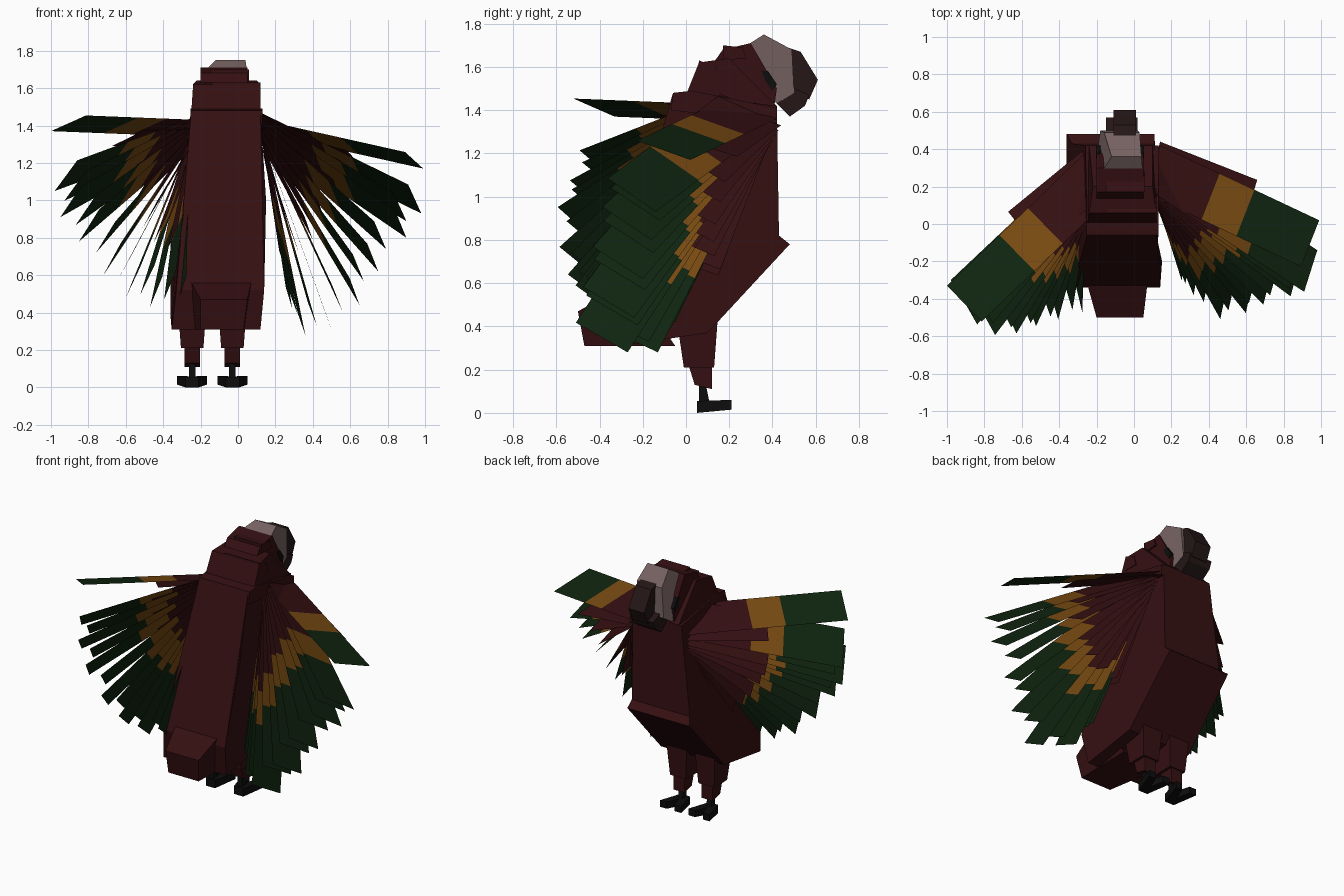
import bpy
from mathutils import Vector


def material(name, rgb):
    m = bpy.data.materials.new(name)
    m.diffuse_color = (*rgb, 1)
    return m


RED = material("red_plumage", (0.036, 0.005, 0.006))
OCHRE = material("ochre_band", (0.19, 0.07, 0.006))
GREEN = material("green_band", (0.005, 0.018, 0.005))
PALE = material("pale_face", (0.18, 0.12, 0.12))
DARK = material("beak", (0.018, 0.008, 0.008))
BLACK = material("black", (0.004, 0.004, 0.004))


def mesh(name, verts, faces, mats):
    me = bpy.data.meshes.new(name)
    me.from_pydata(verts, [], faces)
    for m in mats:
        me.materials.append(m)
    ob = bpy.data.objects.new(name, me)
    bpy.context.collection.objects.link(ob)
    return me


def prism(name, mat, pts, x0=None, x1=None):
    """Side profile (y, z[, left x, right x]) spanned across x."""
    n = len(pts)
    left = [(p[2] if len(p) > 2 else x0, p[0], p[1]) for p in pts]
    right = [(p[3] if len(p) > 2 else x1, p[0], p[1]) for p in pts]
    faces = [tuple(range(n)), tuple(range(2 * n - 1, n - 1, -1))]
    faces += [(i, i + n, (i + 1) % n + n, (i + 1) % n) for i in range(n)]
    mesh(name, left + right, faces, [mat])


def feather(name, root, tip, width, banded=True):
    """Flat blade; banded ones have a red root, ochre band and green end."""
    d = tip - root
    length = d.length
    d.normalize()
    w = (width - d * width.dot(d)).normalized() * 0.28
    stops = (0, length - 0.60, length - 0.39, length) if banded else (0, length)
    verts = []
    for t in stops:
        verts += [root + d * t, root + d * t + w]
    faces = [(2 * i, 2 * i + 2, 2 * i + 3, 2 * i + 1) for i in range(len(stops) - 1)]
    me = mesh(name, verts, faces, [RED, OCHRE, GREEN])
    for i, p in enumerate(me.polygons):
        p.material_index = i


def wing(side, roots, tips, widths):
    """Fan of long feathers along a path of tips, with fillers and red coverts."""
    tips = [Vector(t) for t in tips]
    w0, w1, w2 = [Vector(w) for w in widths]
    last = len(tips) - 1
    for k in range(last + 1):
        t = k / last
        root = Vector(roots[0]).lerp(Vector(roots[1]), t)
        w = w0 if k == 0 else w1.lerp(w2, (k - 1) / (last - 1))
        feather(f"{side}_wing_feather_{k + 1}", root, tips[k], w)
        nxt = tips[min(k + 1, last)]
        if 0 < k < last:
            feather(f"{side}_wing_filler_{k + 1}", root,
                    root.lerp((tips[k] + nxt) / 2, 0.95), w)
        # short covert, set slightly ahead of the long feather
        ahead = root + Vector((0, 0.02, -0.03))
        aim = tips[k].lerp(nxt, 0.2) - root
        feather(f"{side}_wing_covert_{k + 1}", ahead,
                ahead + (aim.normalized() + Vector((0, 0.1, 0))) * 0.6, w, False)


# Wings
wing("right", [(0.14, 0.42, 1.36), (0.17, 0.33, 1.20)],
     [(0.99, 0.02, 1.17), (0.98, -0.14, 0.93), (0.90, -0.16, 0.80),
      (0.75, -0.20, 0.62), (0.65, -0.24, 0.44), (0.51, -0.27, 0.28),
      (0.36, -0.13, 0.28), (0.29, -0.05, 0.42)],
     [(-0.10, -0.25, 0.09), (-0.09, -0.20, 0.16), (-0.04, -0.20, 0.16)])
wing("left", [(-0.24, 0.40, 1.34), (-0.31, 0.32, 1.20)],
     [(-1.0, -0.33, 1.37), (-0.98, -0.30, 1.05), (-0.95, -0.34, 0.91),
      (-0.85, -0.40, 0.78), (-0.72, -0.38, 0.60), (-0.60, -0.33, 0.48),
      (-0.47, -0.29, 0.43), (-0.33, -0.25, 0.43)],
     [(0.22, -0.19, 0.09), (0.13, -0.19, 0.17), (0.05, -0.20, 0.16)])

# Body, with belly overhang at the front and rump at the back
prism("body", RED, [
    (-0.06, 1.48, -0.25, 0.12), (0.42, 1.42, -0.26, 0.11),
    (0.43, 0.82, -0.33, 0.11), (0.48, 0.78, -0.36, 0.11),
    (0.10, 0.37, -0.36, 0.12), (-0.30, 0.31, -0.355, 0.12),
    (-0.34, 0.52, -0.33, 0.14), (-0.20, 1.00, -0.29, 0.15)])
prism("tail", RED, [
    (-0.25, 0.60, -0.27, 0.08), (-0.50, 0.47, -0.20, 0.05),
    (-0.47, 0.31, -0.20, 0.03), (-0.05, 0.31, -0.27, 0.04)])

# Neck, layered nape feathers and crown
prism("neck_base", RED, [(-0.07, 1.40), (-0.06, 1.48), (0.03, 1.49),
                         (0.42, 1.41), (0.42, 1.34)], -0.255, 0.13)
prism("neck", RED, [
    (0.00, 1.47, -0.25, 0.12), (0.06, 1.62, -0.24, 0.12),
    (0.20, 1.64, -0.22, 0.10), (0.42, 1.42, -0.24, 0.10)])
prism("nape_plate", RED, [(0.05, 1.53), (0.06, 1.63), (0.14, 1.60),
                          (0.16, 1.53)], -0.14, 0.12)
prism("head", RED, [(0.10, 1.58), (0.17, 1.68), (0.30, 1.71), (0.42, 1.50),
                    (0.41, 1.43), (0.30, 1.42)], -0.20, 0.05)
prism("crest_plate", RED, [(0.17, 1.63), (0.17, 1.70), (0.26, 1.69),
                           (0.28, 1.64)], -0.15, 0.06)

# Face, eyes and hooked beak
prism("face", PALE, [
    (0.25, 1.68, -0.19, 0.05), (0.36, 1.75, -0.12, 0.04),
    (0.49, 1.68, -0.16, 0.03), (0.50, 1.48, -0.18, 0.02),
    (0.42, 1.43, -0.19, 0.03), (0.36, 1.49, -0.20, 0.05)])
for label, x in (("left", -0.19), ("right", 0.042)):
    prism(f"{label}_eye", BLACK, [(0.35, 1.58), (0.38, 1.58), (0.42, 1.52),
                                  (0.40, 1.49), (0.37, 1.53)],
          x - 0.012, x + 0.012)
prism("upper_beak", DARK, [(0.44, 1.70), (0.53, 1.67), (0.61, 1.54),
                           (0.57, 1.45), (0.48, 1.48)], -0.11, 0.01)
prism("lower_beak", DARK, [(0.46, 1.52), (0.57, 1.47), (0.55, 1.42),
                           (0.48, 1.37), (0.42, 1.43)], -0.15, 0.02)

# Legs: stepped thighs, thin shins and splayed toes
for label, cx in (("left", -0.245), ("right", -0.03)):
    prism(f"{label}_thigh", RED, [
        (-0.05, 0.48, cx - 0.08, cx + 0.08), (0.15, 0.48, cx - 0.08, cx + 0.08),
        (0.13, 0.21, cx - 0.06, cx + 0.06), (-0.01, 0.21, cx - 0.06, cx + 0.06)])
    prism(f"{label}_lower_thigh", RED, [(0.00, 0.26), (0.12, 0.26),
                                        (0.12, 0.11), (0.04, 0.13)],
          cx - 0.042, cx + 0.042)
    prism(f"{label}_shin", BLACK, [(0.06, 0.14), (0.09, 0.14), (0.11, 0.04),
                                   (0.06, 0.04)], cx - 0.017, cx + 0.017)
    for toe, s in (("inner_toe", 1), ("outer_toe", -1)):
        a, b = cx + s * 0.005, cx + s * 0.055
        prism(f"{label}_{toe}", BLACK, [
            (0.05, 0.0, a - 0.03, a + 0.03), (0.05, 0.055, a - 0.03, a + 0.03),
            (0.21, 0.06, b - 0.025, b + 0.025), (0.21, 0.015, b - 0.025, b + 0.025)])
